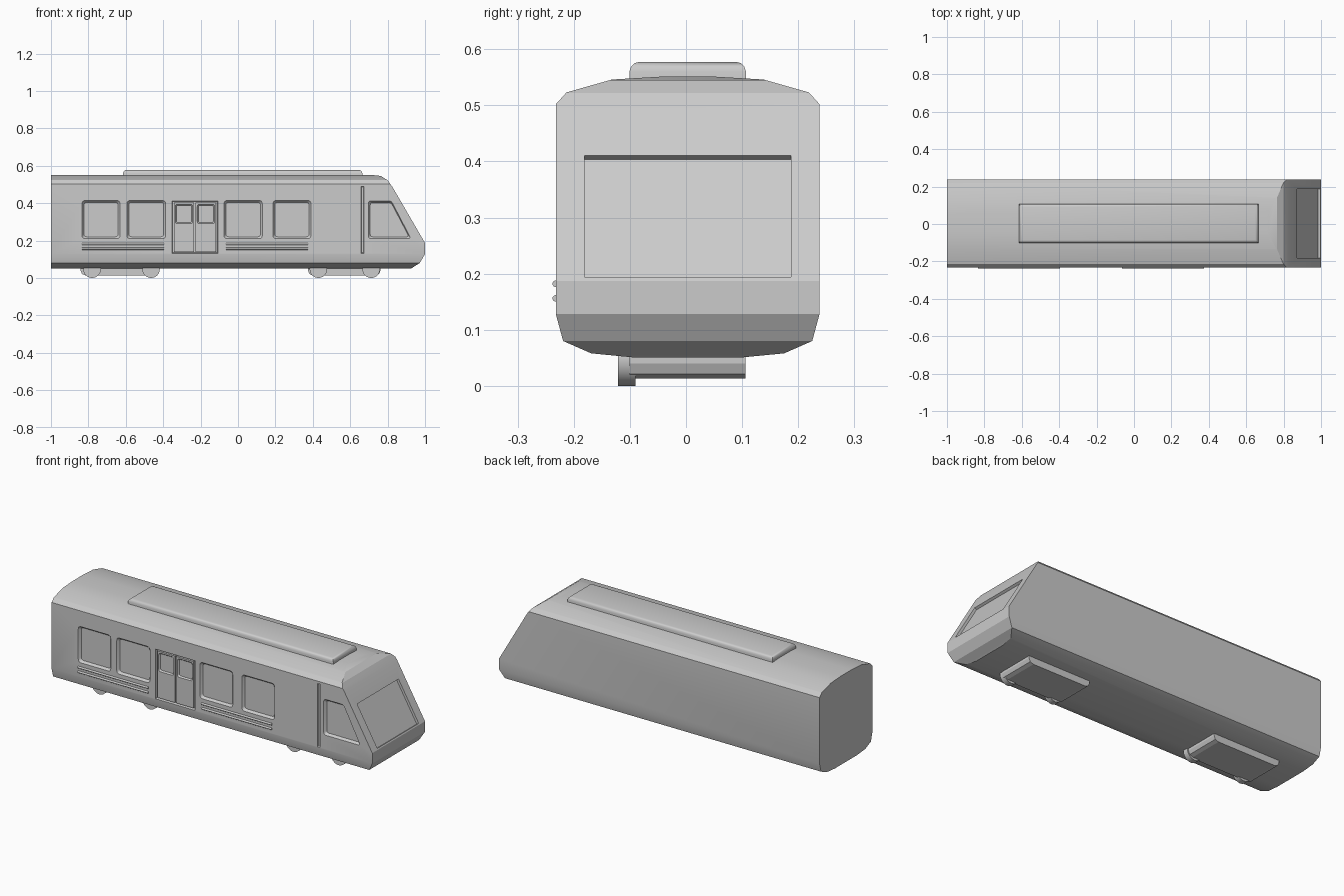
import bpy, bmesh, math
from mathutils import Vector

if "Cube" in bpy.data.objects:
    bpy.data.objects.remove(bpy.data.objects["Cube"])

CY = 0.003            # centre line of the car body
SIDE = CY - 0.235     # y of the detailed side wall


def add_loft(bm, rings):
    """Skin matching closed rings and cap both ends."""
    vs = [[bm.verts.new(p) for p in r] for r in rings]
    n = len(vs[0])
    for a, b in zip(vs, vs[1:]):
        for i in range(n):
            j = (i + 1) % n
            bm.faces.new((a[i], a[j], b[j], b[i]))
    bm.faces.new(vs[0][::-1])
    bm.faces.new(vs[-1])


def finish(name, bm):
    bmesh.ops.recalc_face_normals(bm, faces=bm.faces)
    me = bpy.data.meshes.new(name)
    bm.to_mesh(me)
    bm.free()
    ob = bpy.data.objects.new(name, me)
    bpy.context.collection.objects.link(ob)
    return ob


def loft(name, rings):
    bm = bmesh.new()
    add_loft(bm, rings)
    return finish(name, bm)


def boolean(ob, cutter, op):
    mod = ob.modifiers.new(op, 'BOOLEAN')
    mod.object, mod.operation, mod.solver = cutter, op, 'EXACT'
    bpy.context.view_layer.objects.active = ob
    bpy.ops.object.modifier_apply(modifier=mod.name)
    bpy.data.objects.remove(cutter)


def smooth(ob, angle):
    bpy.ops.object.select_all(action='DESELECT')
    ob.select_set(True)
    bpy.context.view_layer.objects.active = ob
    bpy.ops.object.shade_smooth_by_angle(angle=math.radians(angle))


def rect(x0, x1, z0, z1):
    return [(x0, z0), (x1, z0), (x1, z1), (x0, z1)]


def rounded(pts, r, steps=4):
    """Round each corner of a 2D outline with a small curve."""
    pts = [Vector(p) for p in pts]
    out = []
    for i, p in enumerate(pts):
        a = p + (pts[i - 1] - p).normalized() * r
        b = p + (pts[(i + 1) % len(pts)] - p).normalized() * r
        for k in range(steps + 1):
            t = k / steps
            out.append(a * (1 - t) ** 2 + p * 2 * t * (1 - t) + b * t * t)
    return out


def pocket(bm, pts, inset=0.0, depth=0.013, origin=(0, SIDE, 0),
           u=(1, 0, 0), v=(0, 0, 1), n=(0, 1, 0)):
    """Cutter with sloping walls that sinks an outline into a surface."""
    o, u, v, n = (Vector(q) for q in (origin, u, v, n))
    xs, zs = [p[0] for p in pts], [p[1] for p in pts]
    cx, cz = (min(xs) + max(xs)) / 2, (min(zs) + max(zs)) / 2
    sx = 1 - 2 * inset / (max(xs) - min(xs))
    sz = 1 - 2 * inset / (max(zs) - min(zs))
    inner = [(cx + (x - cx) * sx, cz + (z - cz) * sz) for x, z in pts]
    add_loft(bm, [[o + u * p[0] + v * p[1] + n * d for p in ps]
                  for ps, d in ((pts, -0.03), (pts, 0), (inner, depth))])


# Car body: cross-section along x, trimmed by the side profile
half = [(0.10, 0.051), (0.172, 0.058), (0.222, 0.08), (0.235, 0.128),
        (0.235, 0.502), (0.216, 0.523), (0.135, 0.546), (0.05, 0.551)]
section = half + [(-y, z) for y, z in reversed(half)]
body = loft("car_body", [[(x, CY + y, z) for y, z in section] for x in (-1, 1.1)])
nose = [(-1.2, -0.1), (0.90, 0.03), (0.935, 0.057), (0.972, 0.08), (1.0, 0.128),
        (1.0, 0.187), (0.825, 0.488), (0.80, 0.522), (0.765, 0.545),
        (0.72, 0.5505), (0.60, 0.56), (-1.2, 0.60)]
trim = loft("nose_trim", [[(x, y, z) for x, z in nose] for y in (-0.4, 0.4)])
boolean(body, trim, 'INTERSECT')

# Recesses: side windows, cab window, doorway, wall groove, windscreen
bm = bmesh.new()
for x0, x1 in ((-0.834, -0.631), (-0.594, -0.387), (-0.075, 0.13), (0.187, 0.39)):
    pocket(bm, rounded(rect(x0, x1, 0.21, 0.414), 0.018), 0.01)
cab = [(0.697, 0.21), (0.925, 0.21), (0.82, 0.412), (0.697, 0.412)]
pocket(bm, rounded(cab, 0.015), 0.01)
pocket(bm, rect(-0.353, -0.107, 0.132, 0.412), 0.004, 0.016)
pocket(bm, rect(0.657, 0.673, 0.132, 0.488), 0.003, 0.01)
up = Vector((-0.175, 0, 0.301)).normalized()
pocket(bm, rect(-0.184, 0.184, -0.34, -0.09), 0.0, 0.014, (0.825, CY, 0.488),
       (0, 1, 0), up, (-up.z, 0, up.x))
boolean(body, finish("recess_cutter", bm), 'DIFFERENCE')
smooth(body, 20)

# Sliding door leaves with sunken panes
for name, x0, x1 in (("left_door_leaf", -0.343, -0.234), ("right_door_leaf", -0.226, -0.117)):
    leaf = loft(name, [[(x, y, z) for x, z in rect(x0, x1, 0.14, 0.403)]
                       for y in (SIDE + 0.004, SIDE + 0.03)])
    bm = bmesh.new()
    pocket(bm, rounded(rect(x0 + 0.008, x1 - 0.008, 0.29, 0.394), 0.012),
           0.006, 0.008, (0, SIDE + 0.004, 0))
    boolean(leaf, finish("pane_cutter", bm), 'DIFFERENCE')

# Trim rails under the windows
for i, (x0, x1) in enumerate(((-0.834, -0.396), (-0.064, 0.374))):
    for j, z in enumerate((0.156, 0.182)):
        ring = [(SIDE + 0.006 * math.cos(a), z + 0.006 * math.sin(a))
                for a in (math.tau * (k + 0.5) / 10 for k in range(10))]
        rail = loft(f"trim_rail_{i}_{j}", [[(x, y, h) for y, h in ring] for x in (x0, x1)])
        smooth(rail, 40)

# Roof unit with softened top edge
roof = loft("roof_unit", [
    [(x, y, z) for x, y in rect(-0.615 + d, 0.665 - d, CY - 0.104 + d, CY + 0.104 - d)]
    for z, d in ((0.53, 0), (0.56, 0), (0.569, 0.003), (0.575, 0.009), (0.577, 0.016))])
smooth(roof, 40)

# Bogies: a rounded underframe and two wheels on the detailed side
for label, x0, x1, wheels in (("rear", -0.842, -0.425, (-0.78, -0.465)),
                              ("front", 0.374, 0.762, (0.43, 0.712))):
    prof = [(x0, 0.07), (x0, 0.04), (x0 + 0.008, 0.021), (x0 + 0.028, 0.013),
            (x1 - 0.028, 0.013), (x1 - 0.008, 0.021), (x1, 0.04), (x1, 0.07)]
    loft(f"{label}_bogie_frame", [[(x, y, z) for x, z in prof] for y in (-0.101, 0.106)])
    for k, wx in enumerate(wheels):
        ring = [(wx + 0.047 * math.cos(math.tau * i / 24),
                 0.047 + 0.047 * math.sin(math.tau * i / 24)) for i in range(24)]
        wheel = loft(f"{label}_wheel_{k}", [[(x, y, z) for x, z in ring] for y in (-0.121, -0.09)])
        smooth(wheel, 40)
